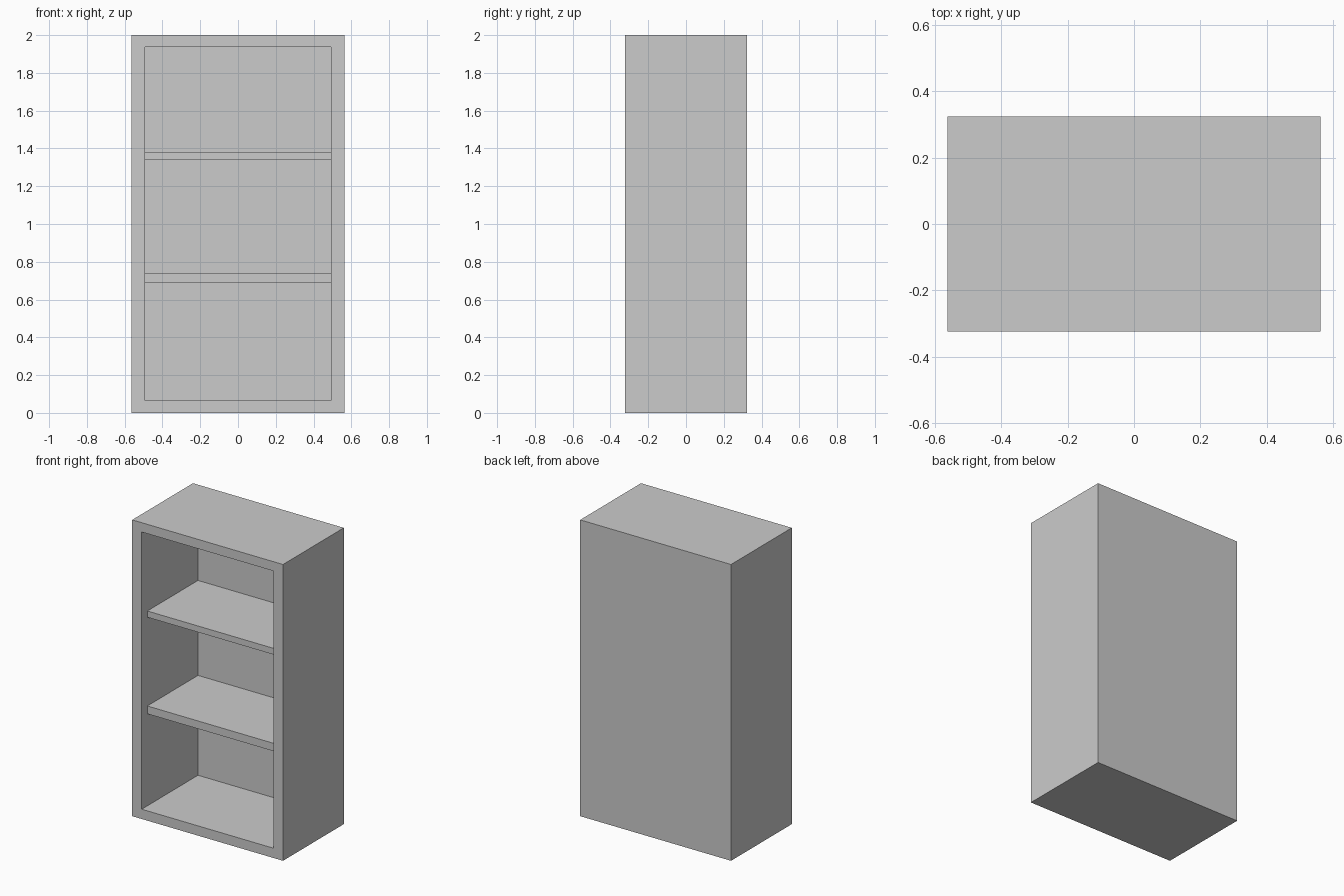
import bpy, bmesh
from mathutils import Vector

if "Cube" in bpy.data.objects:
    bpy.data.objects.remove(bpy.data.objects["Cube"])

HALF_W, HALF_D, HEIGHT = 0.563, 0.324, 2.0
IN_X, IN_BOTTOM, IN_TOP = 0.492, 0.066, 1.937   # front opening
BACK_Y = HALF_D - 0.048                         # inner face of the back
SHELF_FRONT = -HALF_D + 0.06                    # shelves sit slightly behind the frame


def box_bmesh(lo, hi):
    bm = bmesh.new()
    bmesh.ops.create_cube(bm, size=1)
    lo, hi = Vector(lo), Vector(hi)
    for v in bm.verts:
        v.co = Vector([lo[i] + (v.co[i] + 0.5) * (hi[i] - lo[i]) for i in range(3)])
    return bm


def finish(name, bm):
    bm.normal_update()
    mesh = bpy.data.meshes.new(name)
    bm.to_mesh(mesh)
    bm.free()
    obj = bpy.data.objects.new(name, mesh)
    bpy.context.collection.objects.link(obj)
    return obj


# Cabinet body: a box whose front is inset, then pushed in to make the cavity
bm = box_bmesh((-HALF_W, -HALF_D, 0), (HALF_W, HALF_D, HEIGHT))
bm.normal_update()
front = min(bm.faces, key=lambda f: f.calc_center_median().y)
bmesh.ops.inset_individual(bm, faces=[front], thickness=0.066)
for v in front.verts:
    v.co.x = IN_X if v.co.x > 0 else -IN_X
    v.co.z = IN_TOP if v.co.z > HEIGHT / 2 else IN_BOTTOM
cavity = bmesh.ops.extrude_discrete_faces(bm, faces=[front])["faces"][0]
for v in cavity.verts:
    v.co.y = BACK_Y
finish("cabinet_body", bm)

# Two shelves spanning the cavity
for name, z0, z1 in (("lower_shelf", 0.687, 0.74), ("upper_shelf", 1.339, 1.381)):
    finish(name, box_bmesh((-IN_X, SHELF_FRONT, z0), (IN_X, BACK_Y, z1)))
